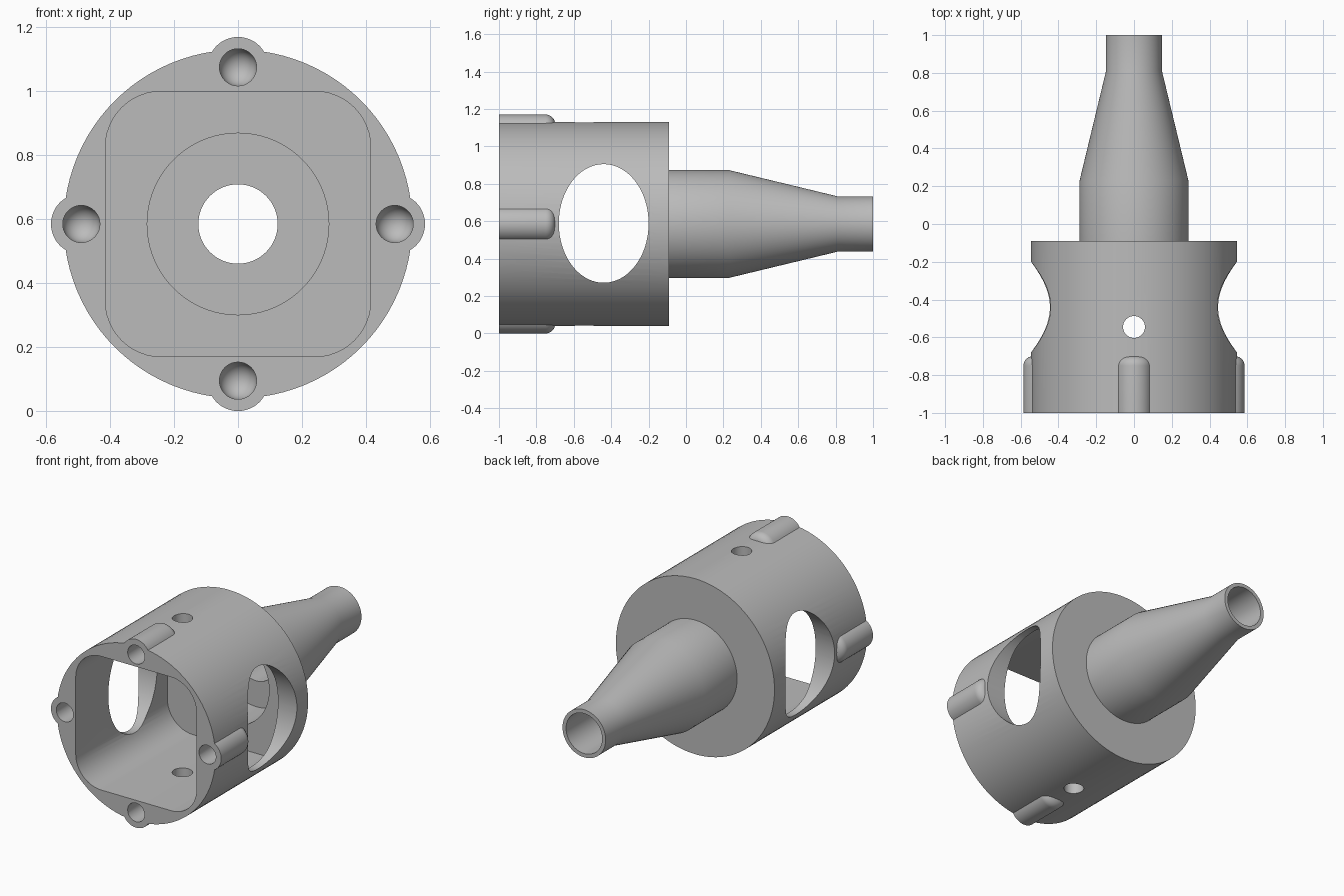
import bpy, bmesh, math
from mathutils import Matrix, Vector

default = bpy.data.objects.get("Cube")
if default:
    bpy.data.objects.remove(default, do_unlink=True)

AXIS_Z = 0.585
SEGMENTS = 96
WALL_END = -0.10      # inner face of the rear wall
SOCKET_END = 0.18     # shoulder inside the neck

grey = bpy.data.materials.new("plain grey")
grey.use_nodes = True
COLOR = (0.5, 0.5, 0.5, 1)
grey.diffuse_color = COLOR
grey.node_tree.nodes["Principled BSDF"].inputs["Base Color"].default_value = COLOR


def finish(name, bm, matrix):
    bmesh.ops.recalc_face_normals(bm, faces=bm.faces)
    bm.transform(matrix)
    mesh = bpy.data.meshes.new(name)
    bm.to_mesh(mesh)
    bm.free()
    mesh.materials.append(grey)
    obj = bpy.data.objects.new(name, mesh)
    bpy.context.collection.objects.link(obj)
    return obj


def lathe(name, profile, matrix, segments=SEGMENTS):
    """Solid turned around local y from (radius, y) points, ends capped."""
    bm = bmesh.new()
    rings = []
    for r, y in profile:
        ring = []
        for i in range(segments):
            a = math.tau * i / segments
            ring.append(bm.verts.new((r * math.cos(a), y, r * math.sin(a))))
        rings.append(ring)
    for lo, hi in zip(rings, rings[1:]):
        for i in range(segments):
            j = (i + 1) % segments
            bm.faces.new((lo[i], lo[j], hi[j], hi[i]))
    bm.faces.new(rings[0])
    bm.faces.new(rings[-1])
    return finish(name, bm, matrix)


def rounded_end(radius, fillet, start, end, steps=8):
    """Profile of a rod whose far end is rounded off."""
    points = [(radius, start)]
    for i in range(steps + 1):
        a = math.pi / 2 * i / steps * 0.97
        points.append((radius - fillet + fillet * math.cos(a),
                       end - fillet + fillet * math.sin(a)))
    return points


def combine(target, tool, operation):
    mod = target.modifiers.new(operation.lower(), 'BOOLEAN')
    mod.operation = operation
    mod.solver = 'EXACT'
    mod.object = tool
    bpy.context.view_layer.objects.active = target
    bpy.ops.object.modifier_apply(modifier=mod.name)
    bpy.data.objects.remove(tool, do_unlink=True)


centre = Matrix.Translation((0, 0, AXIS_Z))

# Drum and tapered neck
housing = lathe("housing", [(0.545, -1), (0.545, -0.09), (0.288, -0.09),
                            (0.288, 0.23), (0.148, 0.81), (0.148, 1)], centre)

# Four screw bosses around the front rim
spots = [centre @ Matrix.Rotation(math.pi / 2 * k, 4, 'Y') @ Matrix.Translation((0, 0, 0.49))
         for k in range(4)]
for spot in spots:
    combine(housing, lathe("boss", rounded_end(0.095, 0.05, -1, -0.70), spot, 48), 'UNION')

# Square cavity with rounded corners
bm = bmesh.new()
bmesh.ops.create_cube(bm, size=1)
depth = WALL_END + 1.1
bmesh.ops.scale(bm, vec=(0.83, depth, 0.83), verts=bm.verts)
long_edges = [e for e in bm.edges
              if abs((e.verts[0].co - e.verts[1].co).normalized().y) > 0.9]
bmesh.ops.bevel(bm, geom=long_edges, offset=0.175, segments=12, profile=0.5, affect='EDGES')
place = Matrix.Translation((0, WALL_END - depth / 2, AXIS_Z))
combine(housing, finish("cavity", bm, place), 'DIFFERENCE')

# Stepped bore through the neck
combine(housing, lathe("bore", [(0.284, -0.2), (0.284, SOCKET_END),
                                (0.124, SOCKET_END), (0.124, 1.1)], centre), 'DIFFERENCE')

# Oval side windows, cut straight across
oval = (Matrix.Translation((0, -0.44, AXIS_Z + 0.003))
        @ Matrix.Diagonal((1, 0.24, 0.317, 1)) @ Matrix.Rotation(math.pi / 2, 4, 'Z'))
combine(housing, lathe("window", [(1, -0.8), (1, 0.8)], oval), 'DIFFERENCE')

# Small vertical cross hole
upright = Matrix.Translation((0, -0.545, AXIS_Z)) @ Matrix.Rotation(math.pi / 2, 4, 'X')
combine(housing, lathe("cross_hole", [(0.058, -0.8), (0.058, 0.8)], upright, 40), 'DIFFERENCE')

# Blind screw holes with round bottoms
for spot in spots:
    combine(housing, lathe("screw_hole", rounded_end(0.058, 0.057, -1.1, -0.74), spot, 40),
            'DIFFERENCE')

bpy.ops.object.select_all(action='DESELECT')
housing.select_set(True)
bpy.context.view_layer.objects.active = housing
bpy.ops.object.shade_smooth_by_angle(angle=math.radians(30))
